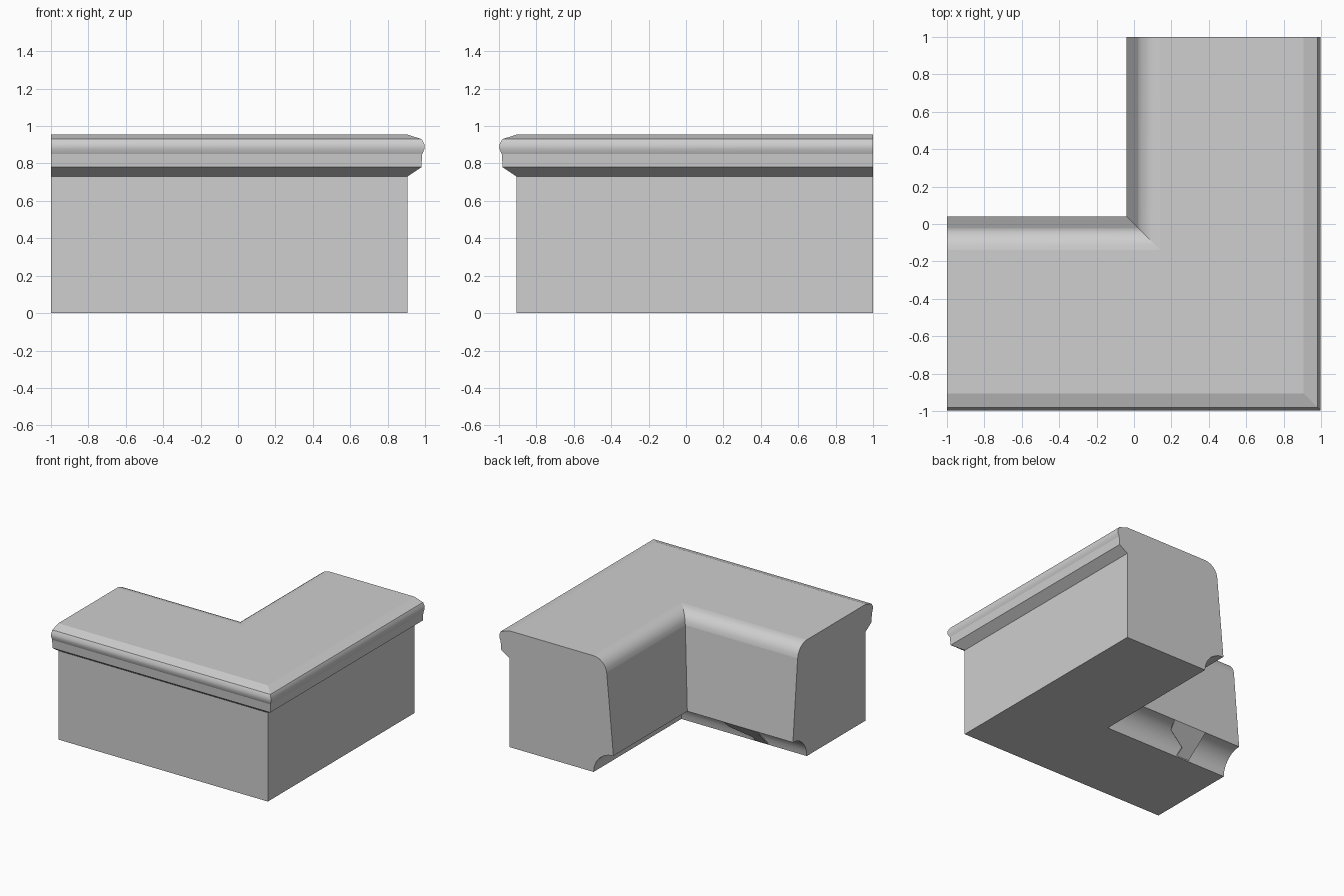
import bpy
import bmesh
from math import sin, cos, radians

cube = bpy.data.objects.get("Cube")
if cube:
    bpy.data.objects.remove(cube, do_unlink=True)

# Single stone colour
GREY = (0.62, 0.62, 0.62, 1)
stone = bpy.data.materials.new("grey_stone")
stone.use_nodes = True
stone.diffuse_color = GREY
stone.node_tree.nodes["Principled BSDF"].inputs["Base Color"].default_value = GREY


def make_object(name, bm):
    bmesh.ops.recalc_face_normals(bm, faces=bm.faces)
    mesh = bpy.data.meshes.new(name)
    bm.to_mesh(mesh)
    bm.free()
    mesh.materials.append(stone)
    obj = bpy.data.objects.new(name, mesh)
    bpy.context.collection.objects.link(obj)
    return obj


def arc(cx, cz, r, start, end, steps):
    angles = [radians(start + (end - start) * i / steps) for i in range(steps + 1)]
    return [(cx + r * cos(a), cz + r * sin(a)) for a in angles]


# Wall profile as (distance in from the outer edge, height)
wall = [(0.095, 0), (0.095, 0.73), (0.02, 0.78), (0.015, 0.85)]
bead = [(0.003, 0.877), (0.003, 0.903), (0.018, 0.93)]
top = [(0.095, 0.955)]
shoulder = arc(0.86, 0.835, 0.12, 90, 6, 6)
cove = arc(1.04, 0, 0.18, 90, 180, 6)
profile = wall + bead + top + shoulder + cove
count = len(profile)

# Segments of the profile that are shaded smooth
first_bead = len(wall) - 1
first_shoulder = len(wall + bead + top)
first_cove = first_shoulder + len(shoulder)
smooth = set(range(first_bead, first_bead + len(bead)))
smooth |= set(range(first_shoulder, first_cove - 1))
smooth |= set(range(first_cove, count - 1))

# Sweep the profile along both arms with a mitred corner
bm = bmesh.new()
left_end = [bm.verts.new((-1, d - 1, z)) for d, z in profile]
corner = [bm.verts.new((1 - d, d - 1, z)) for d, z in profile]
back_end = [bm.verts.new((1 - d, 1, z)) for d, z in profile]
for a, b in ((left_end, corner), (corner, back_end)):
    for i in range(count):
        j = (i + 1) % count
        face = bm.faces.new((a[i], b[i], b[j], a[j]))
        face.smooth = i in smooth
bm.faces.new(left_end)
bm.faces.new(back_end)
for edge in bm.edges:
    if not all(f.smooth for f in edge.link_faces):
        edge.smooth = False
for i in range(count):
    mitre = bm.edges.get((corner[i], corner[(i + 1) % count]))
    mitre.smooth = False
make_object("corner_wall", bm)

# Notched panel bridging the cove: (x, fraction of the way up the cove)
outline = [(-0.37, 1), (-0.38, 0.67), (-0.545, 0.31),
           (-0.535, 0.03), (-0.65, 0.03), (-0.67, 1)]
bm = bmesh.new()
panel = bm.faces.new([bm.verts.new((x, 0.18 * t - 0.14, 0.18 * t)) for x, t in outline])
solid = bmesh.ops.extrude_face_region(bm, geom=[panel])
moved = [g for g in solid["geom"] if isinstance(g, bmesh.types.BMVert)]
bmesh.ops.translate(bm, verts=moved, vec=(0, -0.006, 0.006))
make_object("cove_panel", bm)
